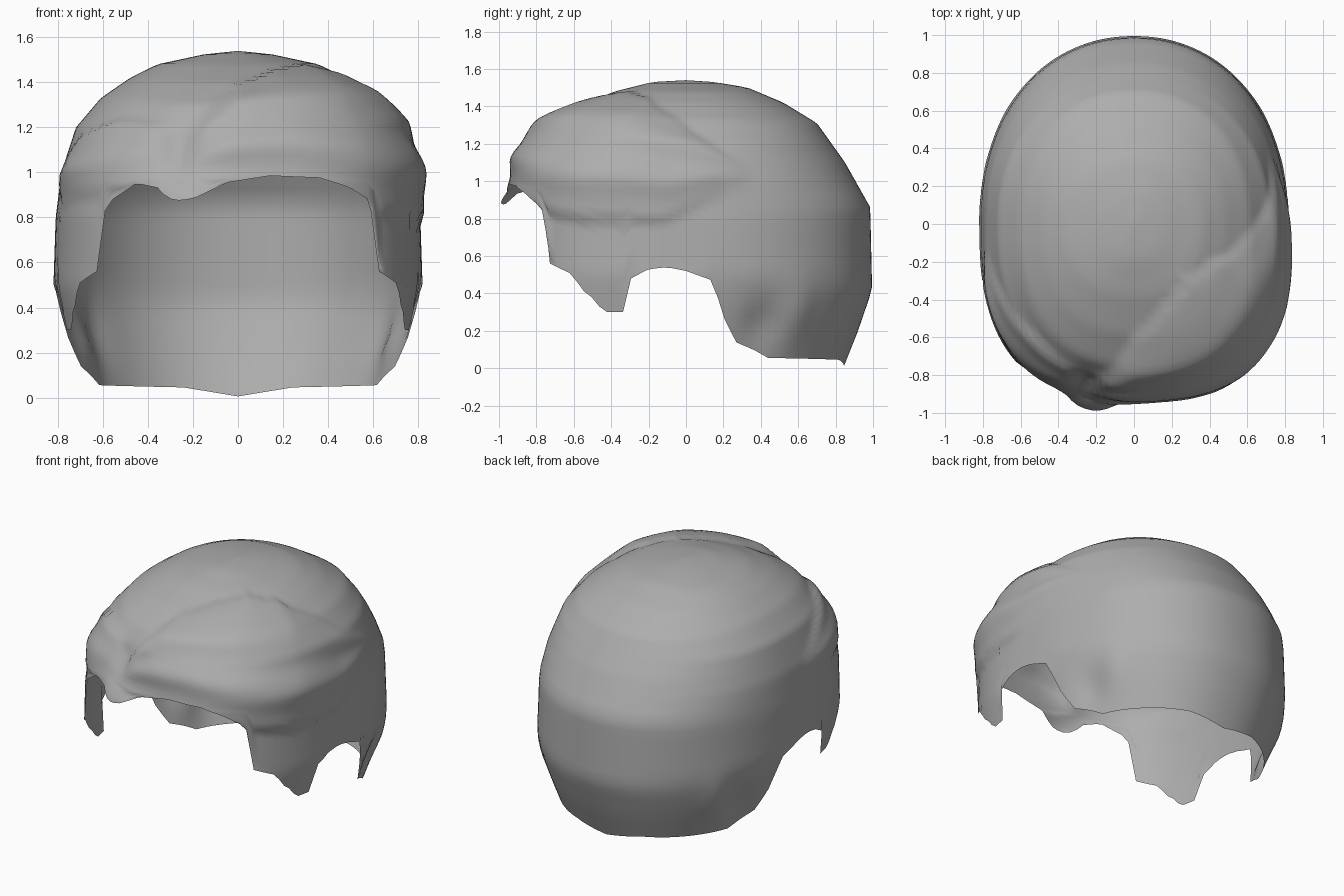
import bpy, bmesh, math
from mathutils import Vector

if "Cube" in bpy.data.objects:
    bpy.data.objects.remove(bpy.data.objects["Cube"])

COLS, UPPER, LOWER, TOP, BAND = 144, 32, 16, 1.54, .985


def lerp(table, v):
    """Piecewise linear lookup in an ascending list of (key, value)."""
    if v <= table[0][0]:
        return table[0][1]
    for (a, p), (b, q) in zip(table, table[1:]):
        if v <= b:
            return p + (q - p) * (v - a) / (b - a)
    return table[-1][1]


# Half width, front depth and back depth of the head by height
SIDE = [(0, .69), (.06, .70), (.16, .735), (.3, .78), (.5, .82), (.8, .81), (1, .785),
        (1.2, .72), (1.33, .61), (1.42, .48), (1.48, .36), (1.525, .15), (1.54, 0)]
FRONT = [(0, .95), (.8, .95), (.95, .93), (1.1, .88), (1.2, .83), (1.3, .75),
         (1.4, .58), (1.48, .38), (1.53, .18), (1.54, 0)]
BACK = [(0, .84), (.2, .92), (.42, .995), (.86, .985), (1.1, .85), (1.31, .70),
        (1.42, .52), (1.5, .33), (1.53, .15), (1.54, 0)]
# Squareness of the front half by height
SQUARE = [(1.0, 2.6), (1.25, 2.3)]

# Hairline height by angle from the front: fringe, then sideburn, ear and nape
FRINGE = [(-44, .8), (-40, .88), (-32, .95), (-25, .93), (-21, .88), (-17, .87), (-13, .88),
          (-9, .91), (-4, .95), (10, .98), (25, .97), (34, .93), (40, .88), (44, .8)]
FLANK = [(44, .8), (45, .56), (54, .5), (56, .43), (60, .38), (64, .30), (70, .30), (72.5, .48),
         (78, .53), (84, .54), (90, .52), (98, .47), (102, .28), (107, .14),
         (114, .10), (120, .055), (160, .045), (180, .005)]

# Upper and lower borders of the large and small swept locks, by angle
BIG_TOP = [(-20, 1.08), (-10, 1.28), (0, 1.39), (20, 1.45), (45, 1.475), (68, 1.44),
           (84, 1.34), (100, 1.2), (114, 1.05)]
BIG_LOW = [(-20, .98), (-10, .95), (0, .94), (15, .93), (30, .88), (45, .82), (58, .78),
           (84, .78), (100, .93), (114, 1.02)]
BIG_HEIGHT = [(-20, .055), (10, .06), (40, .075), (65, .07), (85, .045), (114, .035)]
SMALL_TOP = [(-82, 1.0), (-65, 1.16), (-45, 1.24), (-28, 1.22), (-18, 1.05)]
SMALL_LOW = [(-82, .9), (-60, .88), (-45, .9), (-28, .95), (-18, .96)]
SMALL_HEIGHT = [(-82, .03), (-18, .03)]


def lock(ang, z, top, low, height, strands):
    """Swelling of one swept lock with strand grooves along its length."""
    a0, a1 = top[0][0], top[-1][0]
    hi, lo = lerp(top, ang), lerp(low, ang)
    if not a0 < ang < a1 or not lo < z < hi:
        return 0
    q = (z - lo) / (hi - lo)
    taper = min(1, (ang - a0) / 22, (a1 - ang) / 30)
    taper = math.sin(taper * math.pi / 2)
    swell = math.sin(math.pi * q) ** (.55 if q < .5 else .4)
    groove = .17 * math.cos(2 * math.pi * strands * q + .6)
    return lerp(height, ang) * taper * swell * (1 + groove)


def bump(ang, z, ca, cz, wa, wz):
    return math.exp(-((ang - ca) / wa) ** 2 - ((z - cz) / wz) ** 2)


def point(ang, z):
    t = math.radians(ang)
    u, v = math.sin(t), -math.cos(t)
    n = lerp(SQUARE, z) if v < 0 else 2.15
    r = (abs(u) ** n + abs(v) ** n) ** (-1 / n)
    p = Vector((u * r * lerp(SIDE, z), v * r * lerp(FRONT if v < 0 else BACK, z), z))
    out = Vector((p.x, p.y, max(0, z - .8))).normalized()
    d = lock(ang, z, BIG_TOP, BIG_LOW, BIG_HEIGHT, 2.5)
    d += lock(ang, z, SMALL_TOP, SMALL_LOW, SMALL_HEIGHT, 2)
    # Fringe tip, parting dent and hollows behind the ears
    d += .06 * bump(ang, z, -14, .87, 13, .09) - .03 * bump(ang, z, -20, 1.12, 5, .1)
    d -= .035 * bump(abs(ang), z, 116, .24, 7, .12)
    d += .02 * bump(abs(ang), z, 127, .3, 6, .15)
    return p + out * d


# Rows are level above the brow band, then stretch down to the hairline
bm = bmesh.new()
crown = bm.verts.new((0, 0, TOP))
grid = []
for c in range(COLS):
    ang = -180 + 360 * c / COLS
    edge = lerp(FRINGE, ang) if abs(ang) < 44 else lerp(FLANK, abs(ang))
    heights = [TOP - (TOP - BAND) * (k / UPPER) ** 1.5 for k in range(1, UPPER + 1)]
    heights += [BAND + (edge - BAND) * k / LOWER for k in range(1, LOWER + 1)]
    grid.append([bm.verts.new(point(ang, z)) for z in heights])
for c in range(COLS):
    a, b = grid[c], grid[(c + 1) % COLS]
    bm.faces.new((crown, a[0], b[0]))
    for k in range(len(a) - 1):
        bm.faces.new((a[k], a[k + 1], b[k + 1], b[k]))
for f in bm.faces:
    f.smooth = True

mesh = bpy.data.meshes.new("hair")
bm.to_mesh(mesh)
bm.free()
hair = bpy.data.objects.new("hair", mesh)
bpy.context.collection.objects.link(hair)
grey = bpy.data.materials.new("hair grey")
grey.diffuse_color = (.42, .42, .42, 1)
grey.use_nodes = True
grey.node_tree.nodes["Principled BSDF"].inputs["Base Color"].default_value = grey.diffuse_color
mesh.materials.append(grey)
